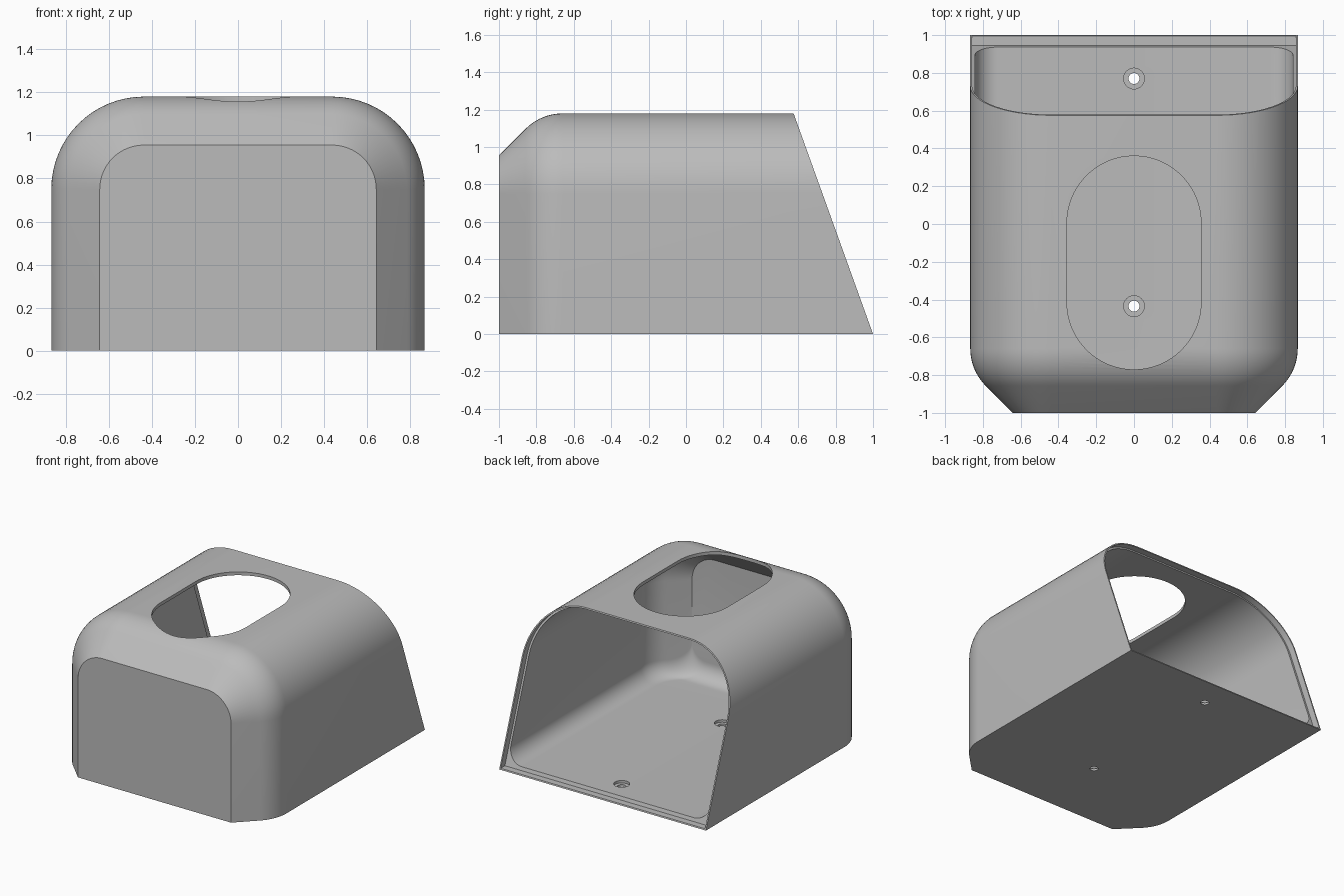
import bpy, bmesh, math

if "Cube" in bpy.data.objects:
    bpy.data.objects.remove(bpy.data.objects["Cube"], do_unlink=True)

HALF, TOP, ROUND = 0.867, 1.18, 0.43   # outer half width, height, top corner radius
SLANT = 0.36                           # how far the back leans forward per unit of height
WALL, FLOOR, FILLET = 0.025, 0.035, 0.12
STEPS = 16

grey = bpy.data.materials.new("plain grey")
grey.use_nodes = True
grey.diffuse_color = (0.5, 0.5, 0.5, 1)
grey.node_tree.nodes["Principled BSDF"].inputs["Base Color"].default_value = (0.5, 0.5, 0.5, 1)


def arc(cx, cz, r, start):
    """Quarter turn of points, counter-clockwise from start degrees."""
    if r <= 0:
        return [(cx, cz)]
    angles = [math.radians(start + 90 * i / STEPS) for i in range(STEPS + 1)]
    return [(cx + r * math.cos(a), cz + r * math.sin(a)) for a in angles]


def arch(inset, floor=0.0, foot=0.0):
    """Arch outline, shrunk by inset, standing on floor with foot corner radius."""
    w, t, r = HALF - inset, TOP - inset, ROUND - inset
    return (arc(w - r, t - r, r, 0) + arc(r - w, t - r, r, 90)
            + arc(foot - w, floor + foot, foot, 180) + arc(w - foot, floor + foot, foot, 270))


def loft(name, rings):
    """Skin a row of matching 3D rings and cap both ends."""
    bm = bmesh.new()
    rows = [[bm.verts.new(p) for p in ring] for ring in rings]
    n = len(rows[0])
    for a, b in zip(rows, rows[1:]):
        for i in range(n):
            j = (i + 1) % n
            bm.faces.new((a[i], a[j], b[j], b[i]))
    bm.faces.new(rows[0])
    bm.faces.new(rows[-1])
    bmesh.ops.recalc_face_normals(bm, faces=bm.faces[:])
    mesh = bpy.data.meshes.new(name)
    bm.to_mesh(mesh)
    bm.free()
    mesh.materials.append(grey)
    obj = bpy.data.objects.new(name, mesh)
    bpy.context.collection.objects.link(obj)
    return obj


def upright(outline, y):
    return [(x, y, z) for x, z in outline]


def slanted(outline, y):
    return [(x, y - SLANT * z, z) for x, z in outline]


def nose_inset(y, corner, radius):
    """45 degree chamfer that meets the sides at corner through a rounded blend."""
    start = corner + radius * math.tan(math.pi / 8)
    end = start - radius * math.sin(math.pi / 4)
    if y >= start:
        return 0.0
    if y <= end:
        return corner - y
    return radius - math.sqrt(radius ** 2 - (start - y) ** 2)


def blend_stations(corner, radius):
    start = corner + radius * math.tan(math.pi / 8)
    return [start - radius * math.sin(math.pi / 4 * i / 10) for i in range(11)]


def prism(name, outline, low, high):
    return loft(name, [[(x, y, z) for x, y in outline] for z in (low, high)])


def disc(y, r):
    return [(r * math.cos(i * math.tau / 32), y + r * math.sin(i * math.tau / 32)) for i in range(32)]


# Outer body: chamfered nose, arched section, leaning back
stations = sorted([-1.0] + blend_stations(-0.775, 0.28))
body = loft("housing_shell",
            [upright(arch(nose_inset(y, -0.775, 0.28)), y) for y in stations]
            + [slanted(arch(0), 1.0)])

# Cavity: parallel to the outside, with filleted floor edges
front = -1 + WALL
fillet_stations = [front + FILLET * (1 - math.cos(math.pi / 2 * i / 10)) for i in range(11)]
rings = []
for y in sorted(fillet_stations + blend_stations(-0.765, 0.255)):
    gap = max(0.0, front + FILLET - y)
    lift = FILLET - math.sqrt(max(0.0, FILLET ** 2 - gap ** 2))
    rings.append(upright(arch(WALL + nose_inset(y, -0.765, 0.255), FLOOR + lift, FILLET), y))
rings.append(slanted(arch(WALL, FLOOR, FILLET), 1.15))
cutters = [loft("cavity_cutter", rings)]

# Shallow seat around the back opening
seat = arch(0.01, 0.01)
cutters.append(loft("seat_cutter", [slanted(seat, 0.949), slanted(seat, 1.2)]))

# Oval opening in the roof
oval = [(x, y + 0.005) for x, y in arc(0, 0, 0.355, 0) + arc(0, 0, 0.355, 90)]
oval += [(x, y - 0.415) for x, y in arc(0, 0, 0.355, 180) + arc(0, 0, 0.355, 270)]
cutters.append(prism("oval_cutter", oval, 0.6, 1.4))

# Stepped screw holes in the floor
for y in (0.77, -0.435):
    cutters.append(prism("screw_head_cutter", disc(y, 0.055), 0.016, 0.1))
    cutters.append(prism("screw_hole_cutter", disc(y, 0.029), -0.1, 0.12))

# Cut everything out of the body
bpy.ops.object.select_all(action="DESELECT")
bpy.context.view_layer.objects.active = body
body.select_set(True)
for cutter in cutters:
    cutter.hide_render = True
    mod = body.modifiers.new("cut", "BOOLEAN")
    mod.operation = "DIFFERENCE"
    mod.solver = "EXACT"
    mod.object = cutter
    bpy.ops.object.modifier_apply(modifier=mod.name)
    bpy.data.objects.remove(cutter, do_unlink=True)

bpy.ops.object.shade_smooth_by_angle(angle=math.radians(25))
